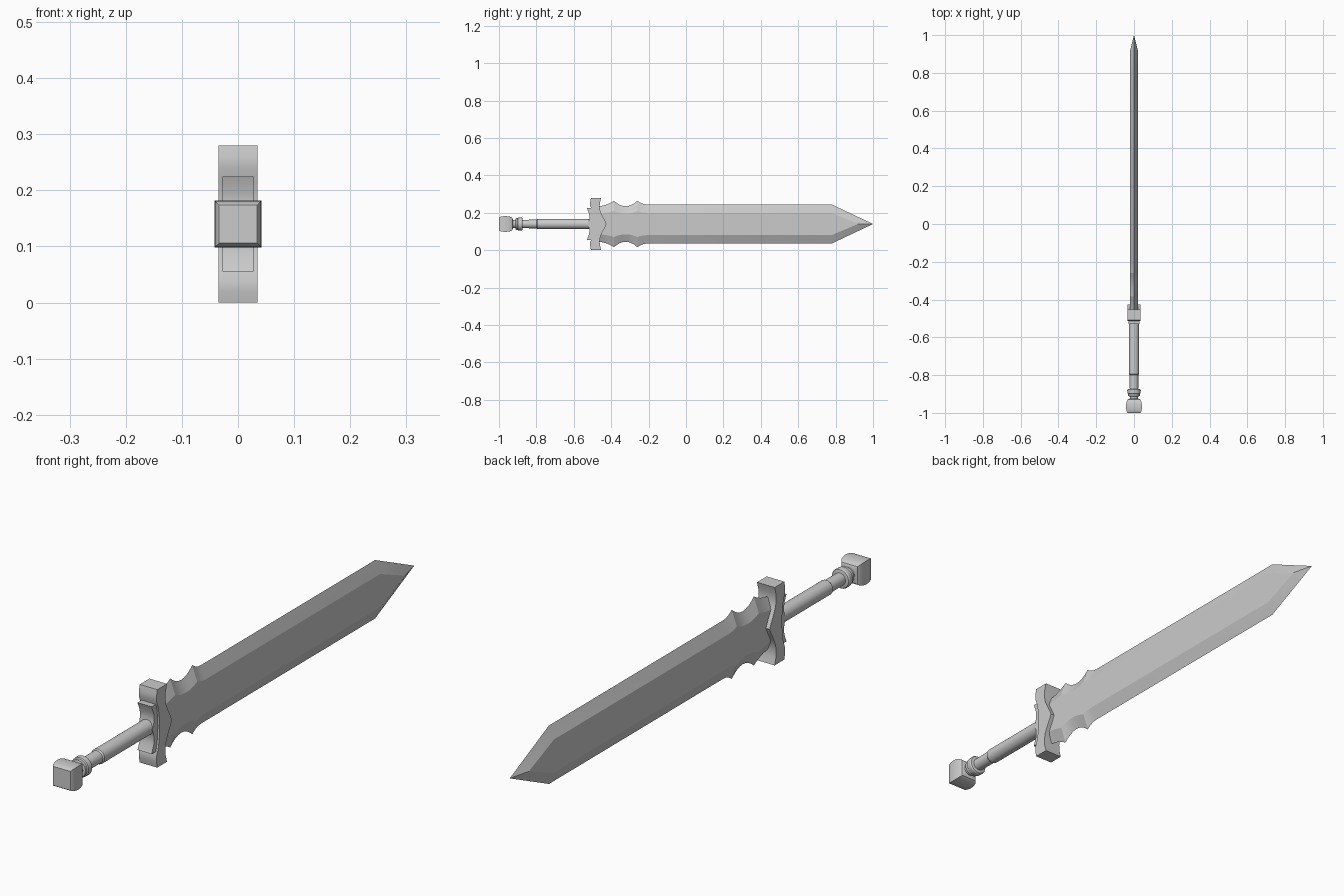
import bpy, bmesh, math

if "Cube" in bpy.data.objects:
    bpy.data.objects.remove(bpy.data.objects["Cube"])

ZC = 0.14  # height of the sword's long axis


def make(name, verts, faces, angle=30):
    me = bpy.data.meshes.new(name)
    me.from_pydata([(x, y, z + ZC) for x, y, z in verts], [], faces)
    bm = bmesh.new()
    bm.from_mesh(me)
    bmesh.ops.remove_doubles(bm, verts=bm.verts, dist=1e-5)
    bmesh.ops.recalc_face_normals(bm, faces=bm.faces)
    bm.to_mesh(me)
    bm.free()
    ob = bpy.data.objects.new(name, me)
    bpy.context.collection.objects.link(ob)
    bpy.ops.object.select_all(action='DESELECT')
    ob.select_set(True)
    bpy.context.view_layer.objects.active = ob
    bpy.ops.object.shade_smooth_by_angle(angle=math.radians(angle))
    return ob


def arc(a, b, sag, n=5):
    """Points from a to b (b excluded), sagging inward."""
    return [(a[0] + (b[0] - a[0]) * i / n,
             a[1] + (b[1] - a[1]) * i / n - sag * 4 * (i / n) * (1 - i / n)) for i in range(n)]


def sweep(name, profile, sides, turn=0.0, scale=1.0):
    """Closed loft of regular rings along y from (y, radius) pairs."""
    verts, faces = [], []
    for y, r in profile:
        for k in range(sides):
            a = turn + 2 * math.pi * k / sides
            verts.append((r * scale * math.cos(a), y, r * scale * math.sin(a)))
    for i in range(len(profile) - 1):
        for k in range(sides):
            j = (k + 1) % sides
            faces.append((i * sides + k, i * sides + j, (i + 1) * sides + j, (i + 1) * sides + k))
    faces.append(tuple(range(sides)))
    faces.append(tuple(range(len(verts) - sides, len(verts))))
    return make(name, verts, faces)


def slab(name, half, w):
    """Profile (y, z) of the upper half mirrored in z and extruded across x."""
    pts = half + [(y, -z) for y, z in reversed(half) if z > 1e-6]
    n = len(pts)
    verts = [(s * w, y, z) for s in (-1, 1) for y, z in pts]
    faces = [tuple(range(n)), tuple(range(n, 2 * n))]
    faces += [(i, (i + 1) % n, n + (i + 1) % n, n + i) for i in range(n)]
    return make(name, verts, faces)


# Blade: sharp scalloped edge, bevels and a flat middle
T = 0.02
edge = arc((-0.48, 0.095), (-0.385, 0.124), 0.008)
edge += arc((-0.385, 0.124), (-0.26, 0.124), 0.029, 8)
edge += arc((-0.26, 0.124), (-0.21, 0.105), 0.005, 3)
edge += [(-0.21, 0.105), (0.778, 0.105)]
verts, faces = [], []
for y, zo in edge:
    zi = 0.06 + 0.5 * (zo - 0.105)
    verts += [(0, y, zo), (T, y, zi), (T, y, -zi), (0, y, -zo), (-T, y, -zi), (-T, y, zi)]
for i in range(len(edge) - 1):
    for k in range(6):
        j = (k + 1) % 6
        faces.append((i * 6 + k, i * 6 + j, i * 6 + 6 + j, i * 6 + 6 + k))
b, t = len(verts) - 6, len(verts)
verts += [(T, 0.92, 0), (-T, 0.92, 0), (0, 1.0, 0)]
faces += [(0, 1, 2, 3, 4, 5), (b + 1, b + 2, t), (b + 4, b + 5, t + 1),
          (b, b + 1, t, t + 2), (b + 3, b + 2, t, t + 2),
          (b + 3, b + 4, t + 1, t + 2), (b, b + 5, t + 1, t + 2)]
make("blade", verts, faces, 20)

# Guard with a central point towards the blade, and its backing plate
slab("guard", [(-0.495, 0), (-0.497, 0.04), (-0.503, 0.075), (-0.513, 0.10), (-0.512, 0.12), (-0.508, 0.14),
               (-0.453, 0.14), (-0.460, 0.115), (-0.462, 0.09), (-0.457, 0.065),
               (-0.445, 0.04), (-0.434, 0.02), (-0.425, 0)], 0.035)
slab("guard_plate", [(-0.526, 0), (-0.521, 0.012), (-0.516, 0.03), (-0.518, 0.055), (-0.530, 0.085),
                     (-0.505, 0.085), (-0.49, 0.05), (-0.49, 0)], 0.028)

# Grip, collar rings and pommel
sweep("grip", [(-0.94, 0.022), (-0.80, 0.023), (-0.795, 0.027), (-0.50, 0.027)], 24)
sweep("collar", [(-0.912, 0.026), (-0.910, 0.031), (-0.900, 0.031), (-0.897, 0.035),
                 (-0.880, 0.036), (-0.875, 0.033), (-0.873, 0.026)], 24)
sweep("pommel", [(-1.0, 0.034), (-0.995, 0.038), (-0.982, 0.041), (-0.965, 0.042), (-0.95, 0.041),
                 (-0.937, 0.038), (-0.928, 0.032), (-0.924, 0.022)], 4, math.pi / 4, math.sqrt(2))
